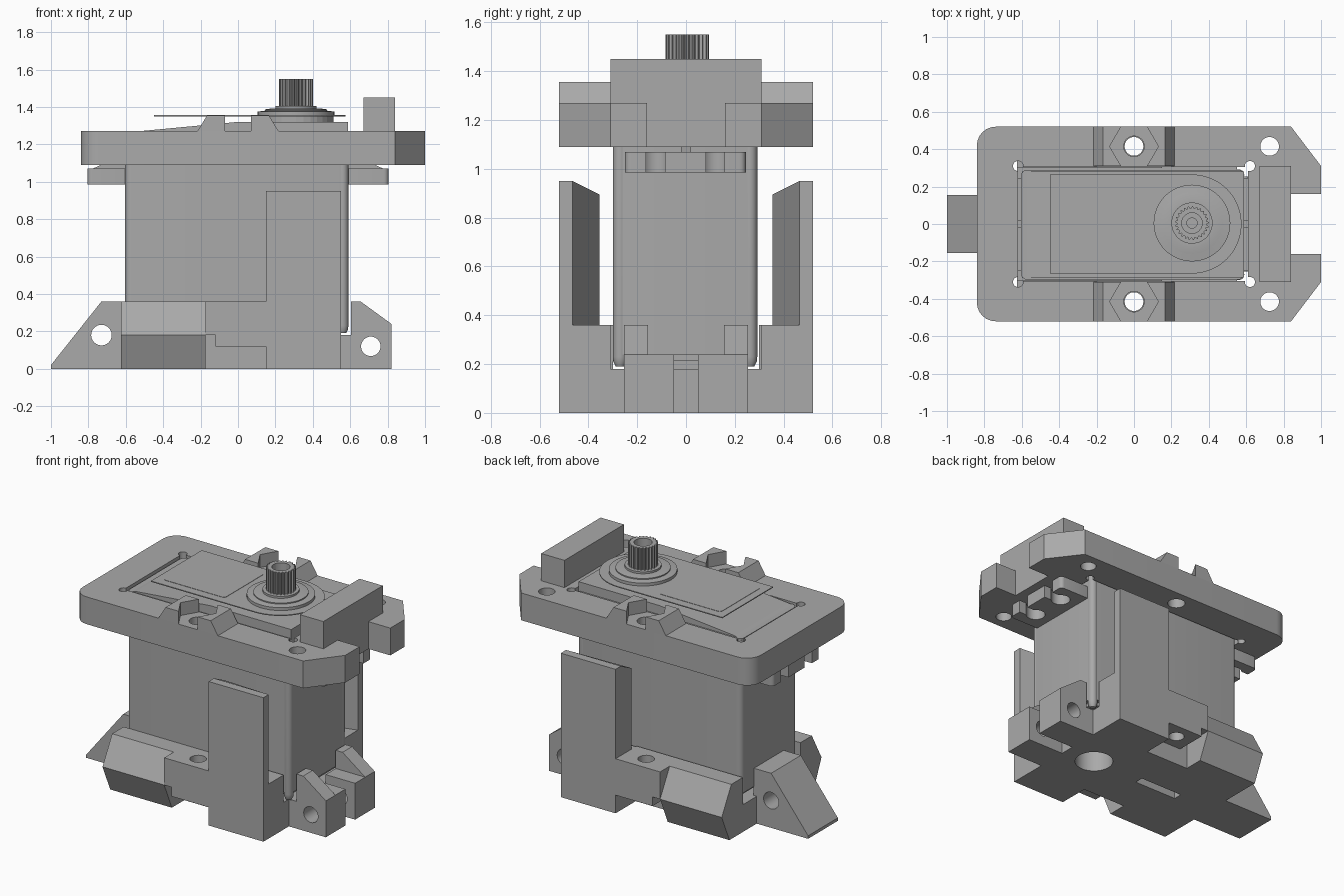
import bpy, bmesh, math
from mathutils import Matrix

cube = bpy.data.objects.get("Cube")
if cube:
    bpy.data.objects.remove(cube, do_unlink=True)

GREY = bpy.data.materials.new("plain_grey")
GREY.use_nodes = True
COLOR = (0.4, 0.4, 0.4, 1)
GREY.diffuse_color = COLOR
GREY.node_tree.nodes["Principled BSDF"].inputs["Base Color"].default_value = COLOR


def finish(name, bm):
    bmesh.ops.recalc_face_normals(bm, faces=bm.faces)
    me = bpy.data.meshes.new(name)
    bm.to_mesh(me)
    bm.free()
    me.materials.append(GREY)
    ob = bpy.data.objects.new(name, me)
    bpy.context.scene.collection.objects.link(ob)
    return ob


def prism(name, pts, lo, hi, axis="z"):
    """Extrude a closed profile along z (xy points), y (xz points) or x (yz points)."""
    place = {"z": lambda a, b, c: (a, b, c),
             "y": lambda a, b, c: (a, c, b),
             "x": lambda a, b, c: (c, a, b)}[axis]
    bm = bmesh.new()
    low = [bm.verts.new(place(a, b, lo)) for a, b in pts]
    high = [bm.verts.new(place(a, b, hi)) for a, b in pts]
    bm.faces.new(low)
    bm.faces.new(high)
    for i in range(len(pts)):
        j = (i + 1) % len(pts)
        bm.faces.new((low[i], low[j], high[j], high[i]))
    return finish(name, bm)


def box(name, x0, x1, y0, y1, z0, z1):
    return prism(name, [(x0, y0), (x1, y0), (x1, y1), (x0, y1)], z0, z1)


def circle(a, b, r, n=32, turn=0.0):
    return [(a + r * math.cos(turn + math.tau * i / n),
             b + r * math.sin(turn + math.tau * i / n)) for i in range(n)]


def rod(name, a, b, r, lo, hi, axis="z", n=32):
    return prism(name, circle(a, b, r, n), lo, hi, axis)


def rounded(x0, x1, y0, y1, r, n=6):
    pts = []
    for k, (x, y) in enumerate([(x1 - r, y1 - r), (x0 + r, y1 - r),
                                (x0 + r, y0 + r), (x1 - r, y0 + r)]):
        for i in range(n + 1):
            t = (k + i / n) * math.pi / 2
            pts.append((x + r * math.cos(t), y + r * math.sin(t)))
    return pts


def cut(ob, *cutters):
    bpy.context.view_layer.objects.active = ob
    for c in cutters:
        c.hide_render = True
        mod = ob.modifiers.new("cut", "BOOLEAN")
        mod.operation, mod.solver, mod.object = "DIFFERENCE", "EXACT", c
        bpy.ops.object.modifier_apply(modifier=mod.name)
        bpy.data.objects.remove(c, do_unlink=True)
    return ob


def lathe(name, x, y, profile, n=48):
    bm = bmesh.new()
    rings = [[bm.verts.new((a, b, z)) for a, b in circle(x, y, r, n)] for r, z in profile]
    for r0, r1 in zip(rings, rings[1:]):
        for i in range(n):
            j = (i + 1) % n
            bm.faces.new((r0[i], r0[j], r1[j], r1[i]))
    bm.faces.new(rings[0])
    bm.faces.new(rings[-1])
    return finish(name, bm)


def smooth(*obs):
    bpy.ops.object.select_all(action="DESELECT")
    for ob in obs:
        ob.select_set(True)
    bpy.context.view_layer.objects.active = obs[0]
    bpy.ops.object.shade_smooth_by_angle(angle=math.radians(30))


SIDES = (("right", -1), ("left", 1))

# Top plate: rounded at one end, chamfered and notched at the other
corners = rounded(-0.84, 1.0, -0.52, 0.52, 0.1)
outline = corners[7:21] + [(0.84, -0.52), (1, -0.31), (1, -0.16), (0.84, -0.16),
                           (0.84, 0.16), (1, 0.16), (1, 0.31), (0.84, 0.52)]
plate = prism("top_plate", outline, 1.09, 1.27)
cut(plate, box("opening", -0.62, 0.61, -0.305, 0.305, 1, 1.4))
for s in (-1, 1):
    cut(plate, rod("bolt_hole", 0, s * 0.415, 0.055, 1, 1.4),
        rod("end_hole", 0.725, s * 0.415, 0.05, 1, 1.4),
        rod("relief", -0.62, s * 0.31, 0.027, 1, 1.4),
        rod("relief", 0.62, s * 0.31, 0.027, 1, 1.4))
smooth(plate)
box("top_crossbar", 0.67, 0.84, -0.31, 0.31, 1.27, 1.45)

# Nut holders with a hexagonal pocket
for side, s in SIDES:
    lug = prism("nut_holder_" + side,
                [(-0.22, 1.265), (0.22, 1.265), (0.165, 1.355), (-0.165, 1.355)],
                s * 0.31, s * 0.52, "y")
    cut(lug, prism("nut", circle(0, s * 0.415, 0.13, 6), 1.2, 1.5))

# Motor case with sloping lid, thin cover and corner posts
case = prism("motor_case", rounded(-0.605, 0.588, -0.298, 0.29, 0.035), 0.24, 1.26)
foot = prism("motor_case_bottom", rounded(-0.58, 0.565, -0.275, 0.268, 0.03), 0.215, 0.25)
lid = prism("motor_lid", [(-0.6, 1.25), (0.588, 1.25), (0.588, 1.32), (0.0, 1.32), (-0.55, 1.268)],
            -0.285, 0.28, "y")
arc = [(0.31 + 0.265 * math.cos(t), 0.265 * math.sin(t))
       for t in [math.pi * (i / 24 - 0.5) for i in range(25)]]
cover = prism("motor_cover", [(-0.45, 0.265), (-0.45, -0.265)] + arc, 1.35, 1.356)
prism("cover_label", rounded(-0.4, 0.05, -0.21, 0.21, 0.02), 1.354, 1.358)
prism("cover_neck", circle(0.31, 0, 0.2), 1.3, 1.36)
posts = [lathe("corner_post", 0.56, y, [(0.018, 0.19), (0.028, 0.21), (0.03, 0.23), (0.03, 1.1)], 16)
         for y in (-0.27, 0.262)]
smooth(case, foot, *posts)

# Mounting ears with open keyhole slots
for name, s in (("rear", -1), ("front", 1)):
    x0, x1 = sorted((s * 0.57, s * 0.805))
    ear = prism("mounting_ear_" + name, rounded(x0, x1, -0.25, 0.245, 0.025), 0.985, 1.07)
    for y in (-0.125, 0.12):
        a, b = sorted((s * 0.71, s * 0.9))
        cut(ear, rod("keyhole", s * 0.705, y, 0.06, 0.9, 1.2),
            box("slot", a, b, y - 0.038, y + 0.038, 0.9, 1.2))
    smooth(ear)
    prism("ear_rib_" + name, [(s * 0.57, 1.06), (s * 0.8, 1.06), (s * 0.72, 1.095), (s * 0.57, 1.095)],
          -0.02, 0.02, "y")

# Output disc and splined hollow shaft
GX, GY = 0.31, 0.005
disc = lathe("output_disc", GX, GY, [(0.205, 1.355), (0.205, 1.375), (0.165, 1.38), (0.165, 1.387),
                                    (0.13, 1.392), (0.11, 1.392), (0.11, 1.405)])
smooth(disc)
teeth = []
for i in range(100):
    r = 0.09 if i % 4 < 2 else 0.079
    t = math.tau * i / 100
    teeth.append((GX + r * math.cos(t), GY + r * math.sin(t)))
cut(prism("splined_shaft", teeth, 1.4, 1.55), rod("bore", GX, GY, 0.055, 1.43, 1.6))
rod("shaft_core", GX, GY, 0.03, 1.39, 1.44)

# Base floor
floor = box("base_floor", -0.625, 0.55, -0.31, 0.31, 0, 0.18)
cut(floor, rod("drain", 0.33, 0, 0.12, -0.1, 0.3),
    box("floor_slot", -0.36, -0.04, -0.03, 0.03, -0.1, 0.3))
smooth(floor)

# Side walls: wedge block, bolt shelf and tall tapered guard on each side
for side, s in SIDES:
    prism("side_wedge_" + side, [(s * 0.3, 0), (s * 0.44, 0), (s * 0.52, 0.18), (s * 0.42, 0.36), (s * 0.3, 0.36)],
          -0.625, -0.175, "x")
    shelf = prism("bolt_shelf_" + side, [(-0.175, 0.18), (-0.12, 0.18), (-0.12, 0.12), (0.15, 0.12),
                                         (0.15, 0.36), (-0.175, 0.36)], s * 0.3, s * 0.52, "y")
    cut(shelf, rod("bolt_hole", 0, s * 0.415, 0.05, 0, 0.5))
    smooth(shelf)
    y0, y1 = sorted((s * 0.31, s * 0.52))
    box("guard_foot_" + side, 0.15, 0.55, y0, y1, 0, 0.36)
    guard = prism("guard_panel_" + side, [(0.15, s * 0.52), (0.55, s * 0.52), (0.55, s * 0.465), (0.15, s * 0.355)],
                  0.3, 0.95)
    cut(guard, prism("top_bevel", [(s * 0.465, 0.95), (s * 0.3, 0.868), (s * 0.3, 1.1), (s * 0.465, 1.1)],
                     0, 0.7, "x"))

# Triangular foot on one end, drilled across
ramp = prism("ramp_foot", [(-1, 0), (-0.6, 0), (-0.6, 0.36), (-0.73, 0.36), (-1, 0.02)], -0.155, 0.155, "y")
cut(ramp, rod("pin_hole", -0.73, 0.18, 0.055, -0.3, 0.3, "y"))
smooth(ramp)

# Pair of drilled hinge tabs on the other end
for side, s in SIDES:
    outer = prism("hinge_tab_" + side, [(0.54, 0), (0.82, 0), (0.82, 0.24), (0.655, 0.36),
                                        (0.605, 0.36), (0.605, 0.18), (0.54, 0.18)], s * 0.155, s * 0.255, "y")
    inner = prism("hinge_tab_inner_" + side, [(0.54, 0), (0.82, 0), (0.82, 0.24), (0.605, 0.24),
                                              (0.605, 0.18), (0.54, 0.18)], s * 0.05, s * 0.155, "y")
    for tab in (outer, inner):
        cut(tab, rod("pin_hole", 0.71, 0.12, 0.052, -0.4, 0.4, "y"))
        smooth(tab)
